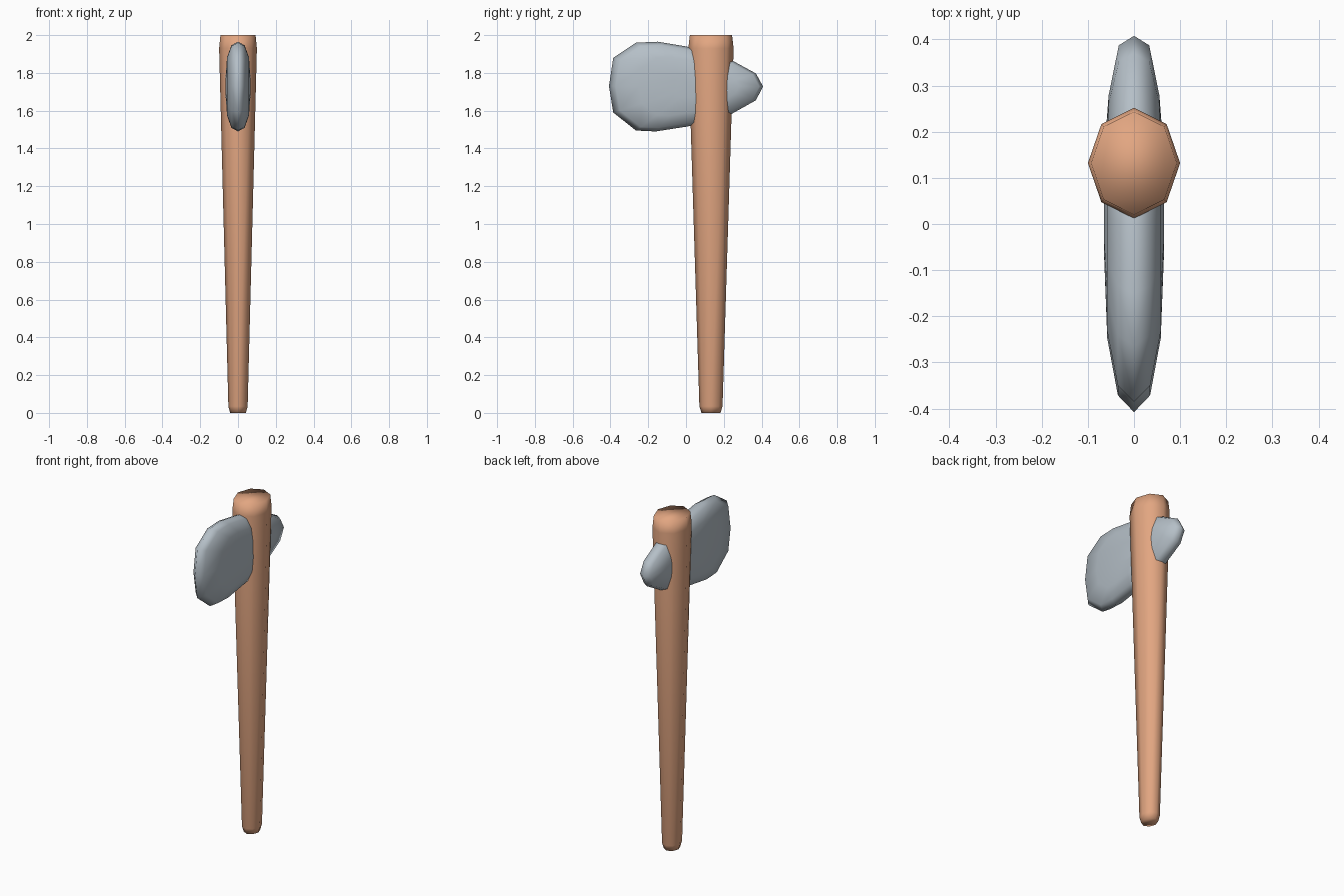
import bpy, bmesh, math

if "Cube" in bpy.data.objects:
    bpy.data.objects.remove(bpy.data.objects["Cube"])


def material(name, rgb):
    m = bpy.data.materials.new(name)
    m.diffuse_color = (*rgb, 1)
    m.use_nodes = True
    m.node_tree.nodes["Principled BSDF"].inputs["Base Color"].default_value = m.diffuse_color
    return m


wood = material("tan wood", (0.76, 0.38, 0.22))
stone = material("grey stone", (0.46, 0.52, 0.57))


def finish(bm, name, mat):
    bmesh.ops.recalc_face_normals(bm, faces=bm.faces)
    for f in bm.faces:
        f.smooth = True
    me = bpy.data.meshes.new(name)
    bm.to_mesh(me)
    bm.free()
    me.materials.append(mat)
    ob = bpy.data.objects.new(name, me)
    bpy.context.collection.objects.link(ob)
    return ob


def bridge(bm, a, b):
    n = len(a)
    for i in range(n):
        bm.faces.new((a[i], a[(i + 1) % n], b[(i + 1) % n], b[i]))


# Handle: tapered eight-sided shaft with softened ends
bm = bmesh.new()
rings = []
for z, r in ((0, 0.042), (0.035, 0.051), (1.93, 0.1), (2.0, 0.093)):
    rings.append([bm.verts.new((r * math.cos(i * math.pi / 4),
                                0.132 + 1.2 * r * math.sin(i * math.pi / 4), z))
                  for i in range(8)])
for a, b in zip(rings, rings[1:]):
    bridge(bm, a, b)
bm.faces.new(rings[0])
bm.faces.new(rings[-1])
finish(bm, "handle", wood)


def chipped_stone(name, outline, centre, steps):
    """Pillow shape: side outline at x = 0, shrinking inward on both sides."""
    bm = bmesh.new()
    cy, cz = centre
    rim = [bm.verts.new((0, y, z)) for y, z in outline]
    for side in (1, -1):
        prev = rim
        for t, x in steps:
            ring = [bm.verts.new((side * x, y + (cy - y) * t, z + (cz - z) * t))
                    for y, z in outline]
            bridge(bm, prev, ring)
            prev = ring
        bm.faces.new(prev)
    return finish(bm, name, stone)


# Wide blade in front of the handle
chipped_stone("blade",
              [(-0.408, 1.73), (-0.385, 1.88), (-0.265, 1.96), (-0.15, 1.965),
               (0.0, 1.94), (0.14, 1.91), (0.14, 1.54), (0.0, 1.515),
               (-0.16, 1.49), (-0.265, 1.495), (-0.385, 1.59)],
              (0.05, 1.73), ((0.08, 0.035), (0.35, 0.058), (0.75, 0.065)))

# Short spike behind the handle
chipped_stone("back_spike",
              [(0.408, 1.728), (0.37, 1.797), (0.24, 1.868), (0.14, 1.89),
               (0.14, 1.55), (0.24, 1.582), (0.37, 1.655)],
              (0.15, 1.727), ((0.08, 0.033), (0.5, 0.055), (0.75, 0.06)))
